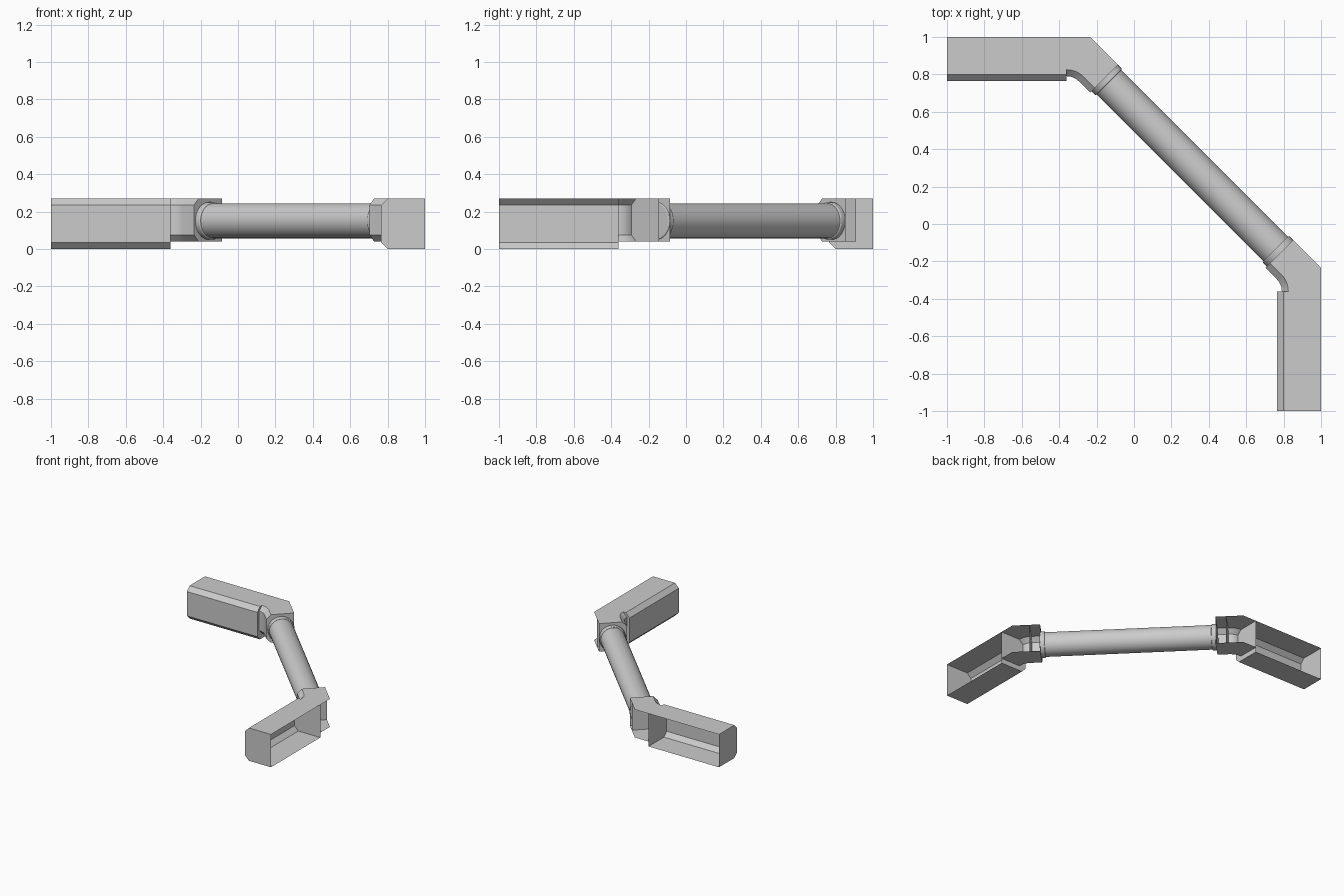
import bpy, bmesh, math
from mathutils import Vector

if "Cube" in bpy.data.objects:
    bpy.data.objects.remove(bpy.data.objects["Cube"])

K = math.sqrt(0.5)
CORNER_X = -0.235      # where the wall side turns 45 degrees
PART_X = -0.36         # arm ends, elbow begins
TIP = 0.21             # elbow length along the diagonal
AXIS_D, AXIS_Z = 0.10, 0.15


def section(depth, z0, z1, c=0.035):
    """Chamfered channel section as (depth from wall, height), open at the wall."""
    return [(0, z1), (depth - c, z1), (depth, z1 - c),
            (depth, z0 + c), (depth - c, z0), (0, z0)]


def diag(s, d, z=0):
    """Point s along the diagonal run at depth d from its wall line."""
    return Vector((CORNER_X + (s - d) * K, 1 - (s + d) * K, z))


def make_object(name, bm, smooth=False):
    me = bpy.data.meshes.new(name)
    bm.to_mesh(me)
    bm.free()
    ob = bpy.data.objects.new(name, me)
    bpy.context.collection.objects.link(ob)
    if smooth:
        bpy.ops.object.select_all(action='DESELECT')
        ob.select_set(True)
        bpy.context.view_layer.objects.active = ob
        bpy.ops.object.shade_smooth_by_angle(angle=math.radians(35))
    return ob


def channel(name, rings, plates, swapped):
    """Skin an open channel through the rings and add flat plates."""
    bm = bmesh.new()

    def verts(ring):
        return [bm.verts.new((p.y, p.x, p.z) if swapped else p) for p in ring]
    skin = [verts(r) for r in rings]
    for a, b in zip(skin, skin[1:]):
        for i in range(len(a) - 1):
            f = [a[i], a[i + 1], b[i + 1], b[i]]
            bm.faces.new(f if swapped else f[::-1])
    for r in plates:
        f = verts(r)
        bm.faces.new(f if swapped else f[::-1])
    bmesh.ops.remove_doubles(bm, verts=bm.verts, dist=1e-4)
    return make_object(name, bm, smooth=True)


def tube(name, a, b, radius, caps, bevel=0):
    bm = bmesh.new()
    bmesh.ops.create_cone(bm, cap_ends=caps, segments=32, radius1=radius,
                          radius2=radius, depth=(b - a).length)
    ob = make_object(name, bm, smooth=True)
    ob.location = (a + b) / 2
    ob.rotation_euler = (b - a).to_track_quat('Z', 'Y').to_euler()
    if bevel:
        m = ob.modifiers.new("rounded_edge", 'BEVEL')
        m.width, m.segments, m.limit_method = bevel, 3, 'ANGLE'
    return ob


# straight arm, closed at both ends and open to the wall
arm = section(0.235, 0, 0.27)
arm_rings = [[Vector((x, 1 - d, z)) for d, z in arm] for x in (-1, PART_X)]

# elbow with rounded inner wall and sharp outer corner
elb = section(0.21, 0.04, 0.27)
R = 0.09
cx = CORNER_X - 0.4142 * 0.21 - R * math.tan(math.pi / 8)
cy = 1 - 0.21 - R
elb_rings = [[Vector((PART_X, 1 - d, z)) for d, z in elb]]
for i in range(7):
    t = math.pi / 4 * i / 6
    ring = []
    for d, z in elb:
        r = R + 0.21 - d
        ring.append(Vector((CORNER_X, 1, z)) if d == 0 else
                    Vector((cx + r * math.sin(t), cy + r * math.cos(t), z)))
    elb_rings.append(ring)
elb_rings.append([diag(TIP, d, z) for d, z in elb])
elb_plates = [[diag(s, d, z) for d, z in elb] for s in (0.13, TIP)]

# both mirrored ends
start = diag(TIP, AXIS_D, AXIS_Z)
along = Vector((K, -K, 0))
for side, swapped in (("left", False), ("right", True)):
    channel(side + "_arm", arm_rings, arm_rings, swapped)
    channel(side + "_elbow", elb_rings, elb_plates, swapped)
    p = Vector((start.y, start.x, start.z)) if swapped else start
    d = -along if swapped else along
    tube(side + "_collar", p - d * 0.005, p + d * 0.033, 0.1, True, 0.006)

# diagonal pipe
tube("pipe", start, Vector((start.y, start.x, start.z)), 0.093, False)
